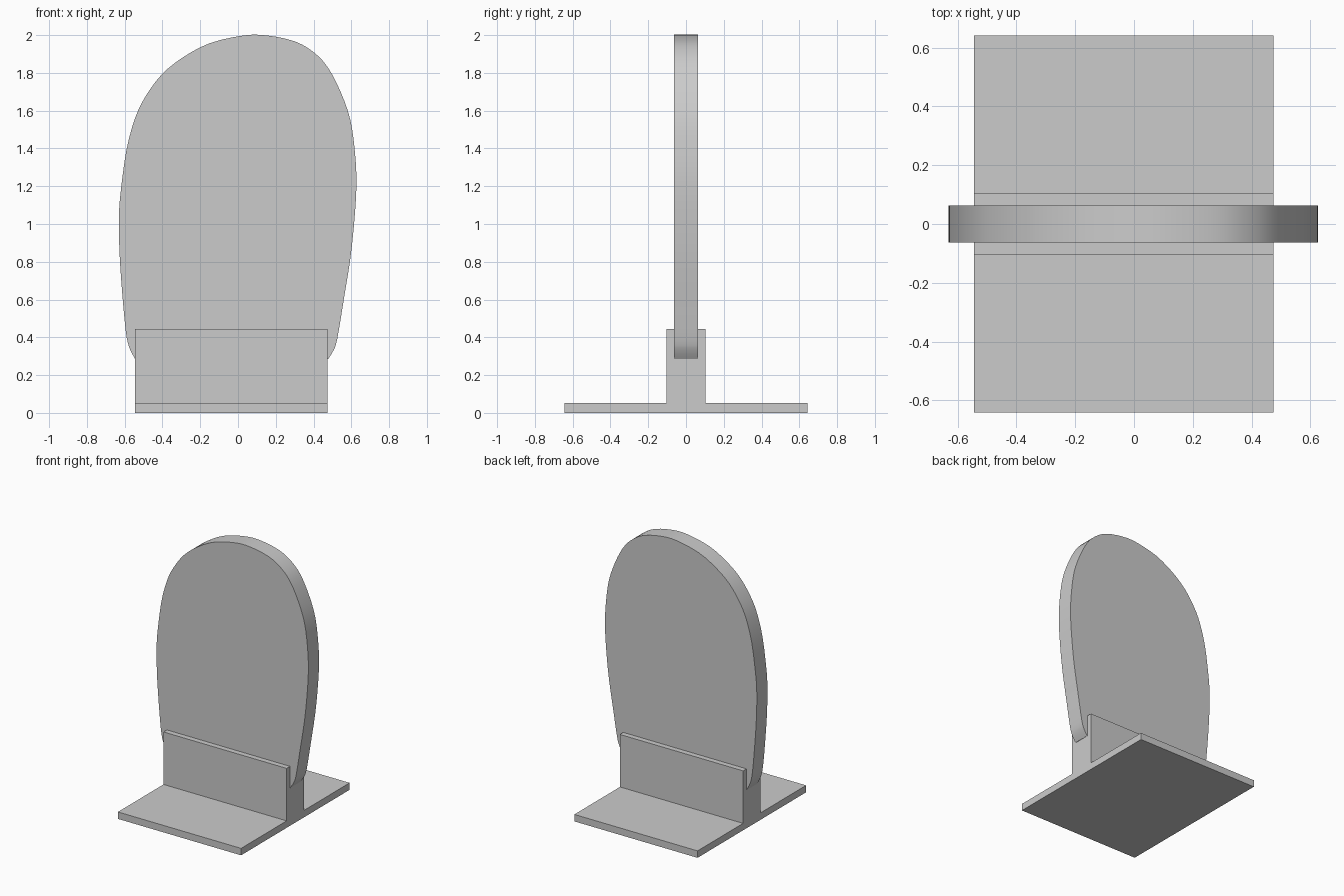
import bpy
import bmesh
from mathutils import Vector

if "Cube" in bpy.data.objects:
    bpy.data.objects.remove(bpy.data.objects["Cube"])


def extrude_profile(name, points, direction):
    """Solid made by sweeping a closed outline along a direction."""
    bm = bmesh.new()
    face = bm.faces.new([bm.verts.new(p) for p in points])
    swept = bmesh.ops.extrude_face_region(bm, geom=[face])
    verts = [g for g in swept["geom"] if isinstance(g, bmesh.types.BMVert)]
    bmesh.ops.translate(bm, verts=verts, vec=direction)
    bmesh.ops.recalc_face_normals(bm, faces=bm.faces[:])
    mesh = bpy.data.meshes.new(name)
    bm.to_mesh(mesh)
    bm.free()
    obj = bpy.data.objects.new(name, mesh)
    bpy.context.collection.objects.link(obj)
    return obj


def smooth_path(pts, steps):
    """Catmull-Rom curve through an open list of points."""
    pts = [Vector(p) for p in pts]
    ext = [2 * pts[0] - pts[1]] + pts + [2 * pts[-1] - pts[-2]]
    out = []
    for a, b, c, d in zip(ext, ext[1:], ext[2:], ext[3:]):
        for i in range(steps):
            t = i / steps
            out.append(0.5 * (2 * b + (c - a) * t + (2 * a - 5 * b + 4 * c - d) * t**2
                              + (3 * b - a - 3 * c + d) * t**3))
    return out + [pts[-1]]


# Stand: inverted T section swept along x
half = [(0.642, 0), (0.642, 0.052), (0.103, 0.052), (0.103, 0.445)]
section = half + [(-y, z) for y, z in reversed(half)]
extrude_profile("stand", [(-0.545, y, z) for y, z in section], (1.02, 0, 0))

# Rounded upright panel, slightly lopsided, seated in the stand
outline = [
    (0.477, 0.285), (0.505, 0.33), (0.525, 0.39), (0.56, 0.60), (0.595, 0.82),
    (0.617, 1.03), (0.627, 1.21), (0.62, 1.37), (0.595, 1.55), (0.543, 1.70),
    (0.475, 1.83), (0.40, 1.91), (0.30, 1.967), (0.155, 1.998), (0.03, 1.998),
    (-0.15, 1.957), (-0.295, 1.88), (-0.405, 1.79), (-0.49, 1.675), (-0.545, 1.56),
    (-0.59, 1.395), (-0.62, 1.18), (-0.63, 1.05), (-0.628, 0.865), (-0.615, 0.66),
    (-0.595, 0.44), (-0.577, 0.35), (-0.545, 0.285),
]
panel = extrude_profile(
    "panel", [(p.x, -0.063, p.y) for p in smooth_path(outline, 3)], (0, 0.126, 0))
bpy.context.view_layer.objects.active = panel
panel.select_set(True)
bpy.ops.object.shade_smooth_by_angle()
